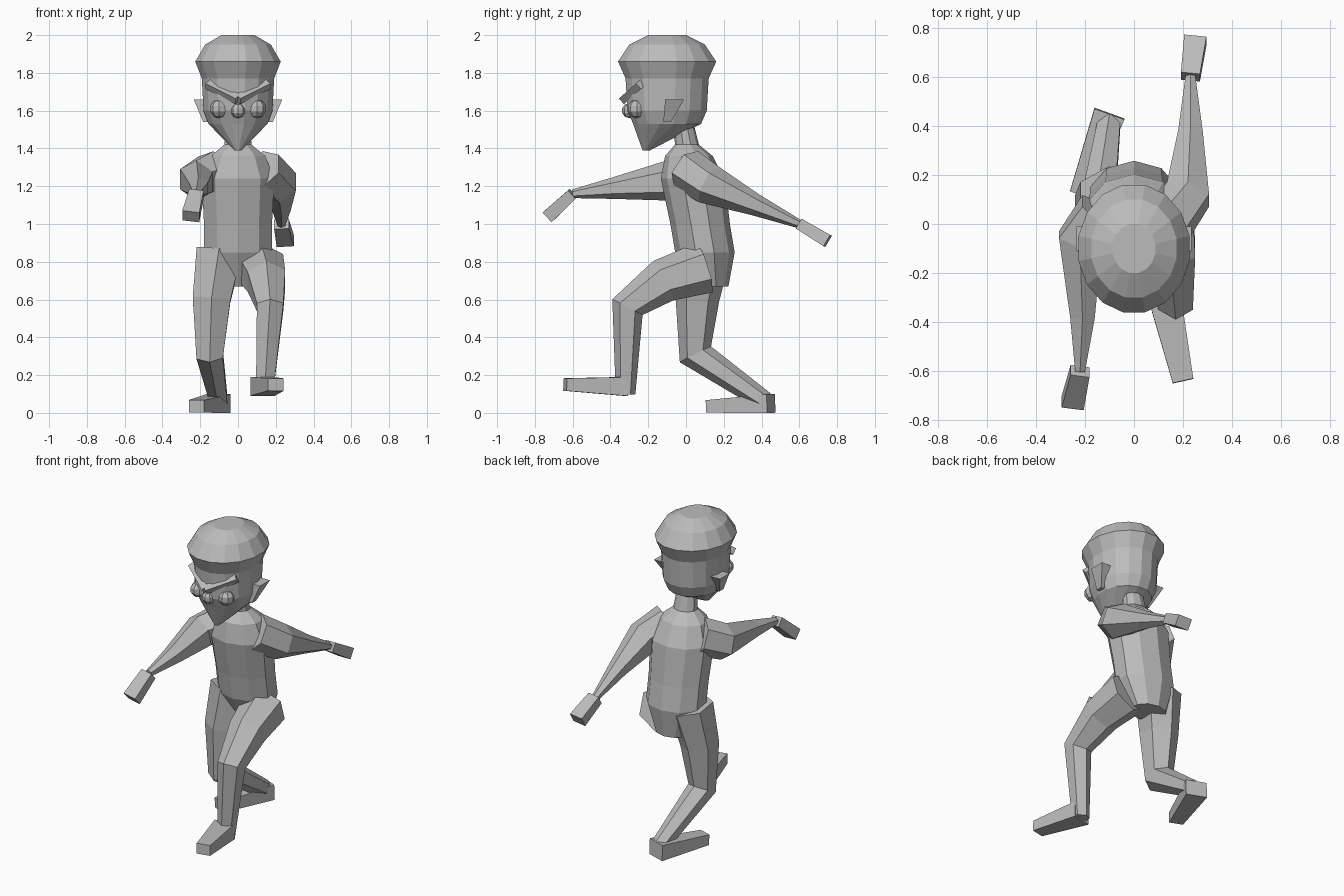
import bpy, bmesh, math
from mathutils import Vector

default_cube = bpy.data.objects.get("Cube")
if default_cube:
    bpy.data.objects.remove(default_cube, do_unlink=True)

grey = bpy.data.materials.new("plain grey")
grey.use_nodes = True
tone = (.5, .5, .5, 1)
grey.diffuse_color = tone
grey.node_tree.nodes["Principled BSDF"].inputs["Base Color"].default_value = tone

X_AXIS = Vector((1, 0, 0))
DOWN = Vector((0, 0, -1))


def finish(name, bm):
    """Turn the finished bmesh into a flat shaded object."""
    bmesh.ops.recalc_face_normals(bm, faces=bm.faces)
    mesh = bpy.data.meshes.new(name)
    bm.to_mesh(mesh)
    bm.free()
    mesh.materials.append(grey)
    obj = bpy.data.objects.new(name, mesh)
    bpy.context.collection.objects.link(obj)


def tube(name, joints, radii, sides=6, wide=1, level=False):
    """Skin a chain of joints with mitred rings, or with level rings."""
    joints = [Vector(joint) for joint in joints]
    bones = [(end - start).normalized() for start, end in zip(joints, joints[1:])]
    arriving = bones[:1] + bones
    leaving = bones + bones[-1:]
    grow = 1 / math.cos(math.pi / sides)
    bm = bmesh.new()
    rings = []
    for joint, radius, before, after in zip(joints, radii, arriving, leaving):
        heading = DOWN if level else (before + after).normalized()
        mitre = 1 if level else 1 / heading.dot(after)
        depth = heading.cross(X_AXIS).normalized()
        width = depth.cross(heading) * wide
        ring = []
        for step in range(sides):
            angle = math.tau * (step + .5) / sides
            offset = width * math.cos(angle) + depth * math.sin(angle) * mitre
            ring.append(bm.verts.new(joint + offset * radius * grow))
        rings.append(ring)
    for upper, lower in zip(rings, rings[1:]):
        for step in range(sides):
            following = (step + 1) % sides
            bm.faces.new((upper[step], upper[following],
                          lower[following], lower[step]))
    bm.faces.new(rings[0])
    bm.faces.new(rings[-1])
    finish(name, bm)


def ball(name, place, radius):
    """Make a coarse faceted ball."""
    bm = bmesh.new()
    bmesh.ops.create_uvsphere(bm, u_segments=8, v_segments=5, radius=radius)
    bmesh.ops.translate(bm, verts=bm.verts, vec=place)
    finish(name, bm)


# Head: domed crown overhanging the temples, tapering to a forward chin
crown = [(0, -.1, height) for height in (2, 1.95, 1.86, 1.77, 1.6, 1.53)]
chin = (0, -.21, 1.39)
tube("head", crown + [chin], (.1, .2, .26, .22, .21, .18, .02),
     sides=16, wide=.87, level=True)

# Torso: neck, shoulders, chest, waist, hips and crotch, leaning forward
spine = [(0, (1.45 - height) / 6, height)
         for height in (1.55, 1.42, 1.36, 1.24, 1, .85, .67)]
tube("torso", spine, (.05, .06, .12, .16, .15, .15, .09),
     sides=10, wide=1.2, level=True)

# Face details, mirrored
ball("nose", (0, -.3, 1.6), .04)
for label, side in (("left", 1), ("right", -1)):
    ball(label + "_eye", (side * .1, -.26, 1.61), .05)
    tube(label + "_ear", [(side * .17, -.1, 1.54), (side * .2, -.06, 1.66)],
         (.02, .05), sides=4, wide=.7, level=True)
    tube(label + "_eyebrow", [(0, -.33, 1.66), (side * .16, -.24, 1.74)],
         (.02, .02), sides=4)

# Arms: shoulder, upper arm, elbow, wrist and fingertips
arms = {
    "left": [(.13, 0, 1.29), (.22, .12, 1.21), (.23, .37, 1.1),
             (.23, .6, 1), (.25, .75, .91)],
    "right": [(-.13, .04, 1.28), (-.22, -.07, 1.23), (-.21, -.38, 1.19),
              (-.22, -.6, 1.16), (-.25, -.73, 1.04)],
}
for label, joints in arms.items():
    tube(label + "_arm", joints[:-1], (.1, .09, .05, .02))
    tube(label + "_hand", joints[-2:], (.03, .035), sides=4, wide=1.3)

# Legs: hip, thigh, knee, ankle, heel and toes
legs = {
    "left": [(.12, .1, .77), (.15, -.12, .7), (.17, -.31, .56),
             (.14, -.32, .1), (.13, -.32, .14), (.2, -.64, .15)],
    "right": [(-.1, .1, .85), (-.14, .06, .6), (-.15, .05, .31),
              (-.1, .42, .06), (-.1, .45, .05), (-.22, .12, .035)],
}
for label, joints in legs.items():
    tube(label + "_leg", joints[:4], (.12, .1, .07, .045))
    tube(label + "_foot", joints[4:], (.05, .033), sides=4, wide=1.3)
